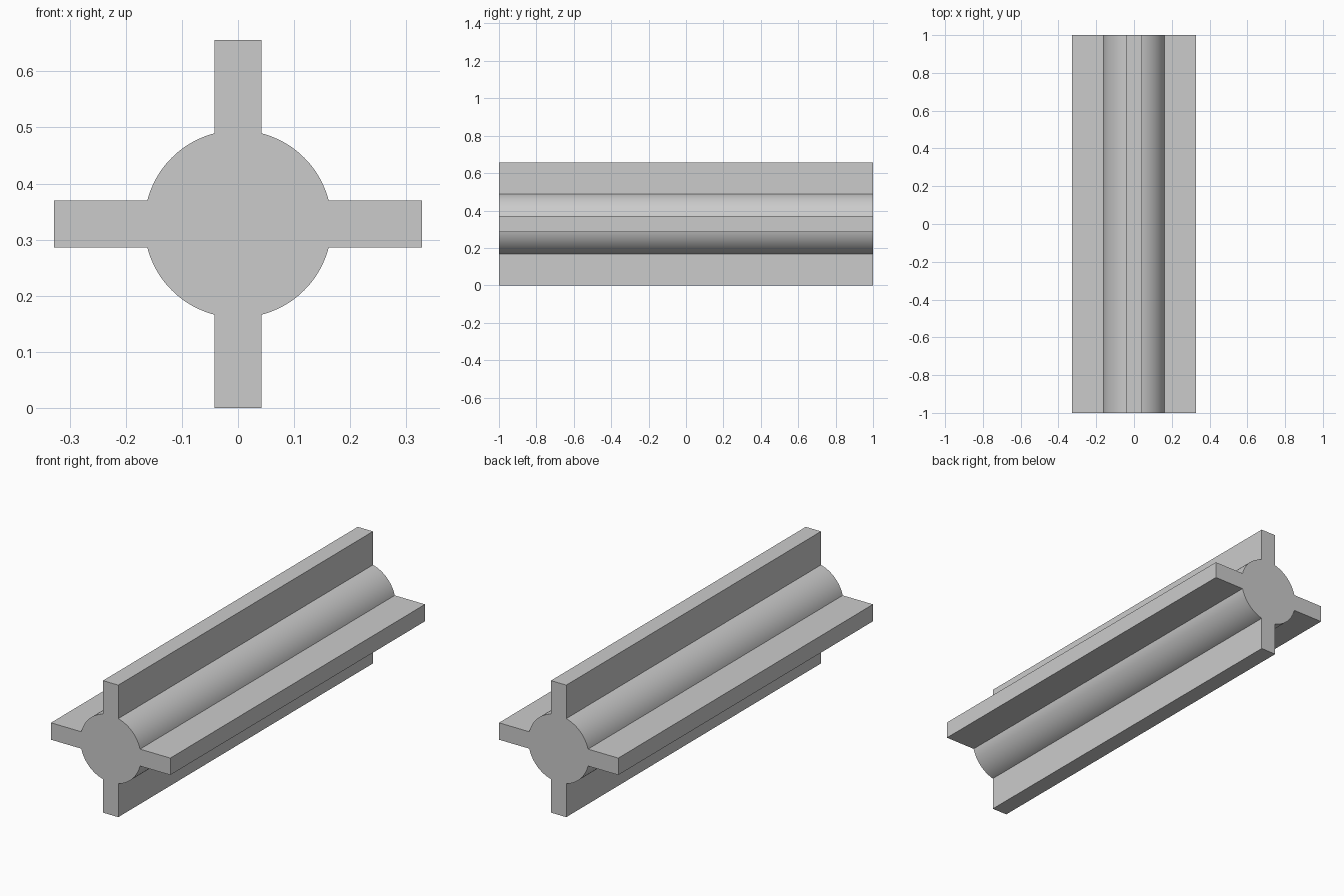
import bpy
import bmesh
import math

if "Cube" in bpy.data.objects:
    bpy.data.objects.remove(bpy.data.objects["Cube"], do_unlink=True)

LENGTH = 2.0
REACH = 0.328       # centre to fin tip
HALF_FIN = 0.042    # half of the fin thickness
RADIUS = 0.167      # round core
ARC_STEPS = 24

grey = bpy.data.materials.new("plain grey")
grey.use_nodes = True
colour = (0.6, 0.6, 0.6, 1)
grey.diffuse_color = colour
grey.node_tree.nodes["Principled BSDF"].inputs["Base Color"].default_value = colour

# Cross-section: a fin tip and a core arc, repeated for each quarter turn
start = math.asin(HALF_FIN / RADIUS)
sweep = math.pi / 2 - 2 * start
profile = []
for quarter in range(4):
    turn = quarter * math.pi / 2
    c, s = math.cos(turn), math.sin(turn)
    points = [(REACH, -HALF_FIN), (REACH, HALF_FIN)]
    for i in range(ARC_STEPS + 1):
        a = start + sweep * i / ARC_STEPS
        points.append((RADIUS * math.cos(a), RADIUS * math.sin(a)))
    profile += [(x * c - z * s, x * s + z * c) for x, z in points]

# Extrude the section along the length
bm = bmesh.new()
front = bm.faces.new([bm.verts.new((x, -LENGTH / 2, z + REACH)) for x, z in profile])
result = bmesh.ops.extrude_face_region(bm, geom=[front], use_keep_orig=True)
back = [g for g in result["geom"] if isinstance(g, bmesh.types.BMVert)]
bmesh.ops.translate(bm, verts=back, vec=(0, LENGTH, 0))
bmesh.ops.recalc_face_normals(bm, faces=bm.faces)
mesh = bpy.data.meshes.new("finned_bar")
bm.to_mesh(mesh)
bm.free()
mesh.materials.append(grey)

bar = bpy.data.objects.new("finned_bar", mesh)
bpy.context.collection.objects.link(bar)

# Smooth core, crisp fins
bpy.ops.object.select_all(action="DESELECT")
bar.select_set(True)
bpy.context.view_layer.objects.active = bar
bpy.ops.object.shade_smooth_by_angle(angle=math.radians(30))
